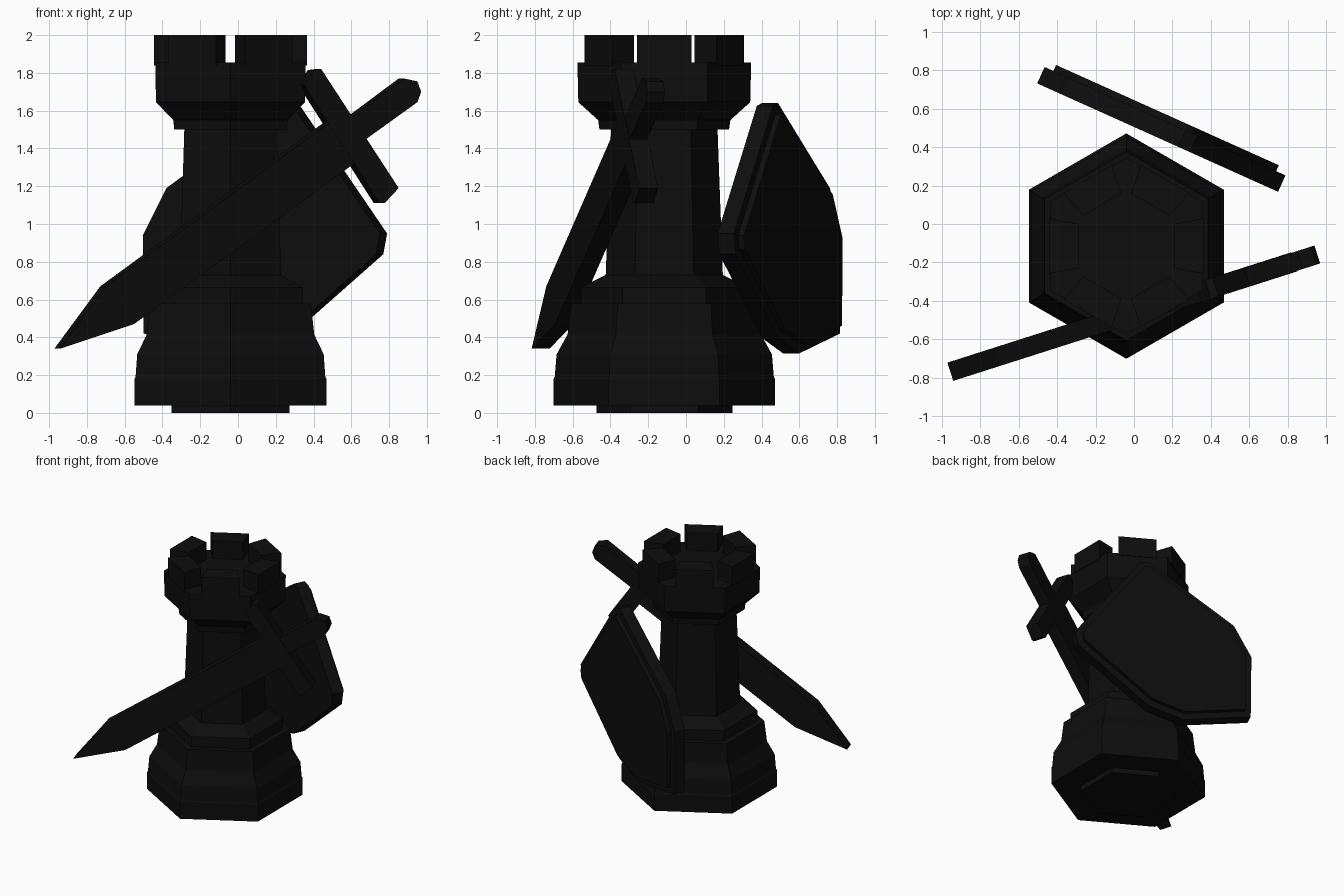
import bpy, bmesh, math
from mathutils import Vector

if "Cube" in bpy.data.objects:
    bpy.data.objects.remove(bpy.data.objects["Cube"])

CX, CY = -0.04, -0.115          # tower axis
black = bpy.data.materials.new("black")
black.diffuse_color = (0.004, 0.004, 0.004, 1)
black.use_nodes = True
black.node_tree.nodes["Principled BSDF"].inputs["Base Color"].default_value = black.diffuse_color


def finish(bm, name):
    bmesh.ops.recalc_face_normals(bm, faces=bm.faces)
    me = bpy.data.meshes.new(name)
    bm.to_mesh(me)
    bm.free()
    me.materials.append(black)
    ob = bpy.data.objects.new(name, me)
    bpy.context.collection.objects.link(ob)
    return ob


def hex_stack(name, profile):
    """Six-sided lathe; profile is (corner radius, z) from bottom to top."""
    bm = bmesh.new()
    rings = []
    for r, z in profile:
        rings.append([bm.verts.new((CX + r * math.sin(i * math.pi / 3),
                                    CY + r * math.cos(i * math.pi / 3), z)) for i in range(6)])
    for a, b in zip(rings, rings[1:]):
        for i in range(6):
            j = (i + 1) % 6
            bm.faces.new((a[i], a[j], b[j], b[i]))
    bm.faces.new(rings[0])
    bm.faces.new(rings[-1])
    return finish(bm, name)


def slab(name, outline, y0, slope, thick, rim=0, raise_by=0):
    """Plate on the upright plane y = y0 + slope*x, outline given as (x, z)."""
    n = Vector((-slope, 1, 0)).normalized()
    bm = bmesh.new()
    pts = [Vector((x, y0 + slope * x, z)) for x, z in outline]
    back = [bm.verts.new(p - n * thick / 2) for p in pts]
    front = [bm.verts.new(p + n * thick / 2) for p in pts]
    bm.faces.new(back)
    face = bm.faces.new(front)
    for i in range(len(pts)):
        j = (i + 1) % len(pts)
        bm.faces.new((back[i], back[j], front[j], front[i]))
    bmesh.ops.recalc_face_normals(bm, faces=bm.faces)
    if rim:
        bmesh.ops.inset_region(bm, faces=[face], thickness=rim, use_even_offset=True)
        out = bmesh.ops.extrude_face_region(bm, geom=[face])
        verts = [v for v in out["geom"] if isinstance(v, bmesh.types.BMVert)]
        bmesh.ops.translate(bm, verts=verts, vec=n * raise_by)
        if face.is_valid:
            bmesh.ops.delete(bm, geom=[face], context='FACES_ONLY')
    return finish(bm, name)


# Tower body: stepped base, collar, column, head
hex_stack("tower", [
    (0.36, 0), (0.36, 0.04), (0.587, 0.04), (0.587, 0.18),
    (0.58, 0.19), (0.57, 0.31), (0.512, 0.415), (0.492, 0.58),
    (0.44, 0.58), (0.44, 0.665), (0.31, 0.73), (0.282, 1.5),
    (0.343, 1.5), (0.35, 1.55), (0.455, 1.645), (0.46, 1.855)])

# Six battlements, one over each flat side
for k in range(6):
    a = k * math.pi / 3
    d, t = Vector((math.cos(a), math.sin(a), 0)), Vector((-math.sin(a), math.cos(a), 0))
    bm = bmesh.new()
    loops = []
    for z in (1.84, 2.0):
        loops.append([bm.verts.new(Vector((CX, CY, z)) + d * r + t * s)
                      for r, s in ((0.25, -0.115), (0.404, -0.145), (0.404, 0.145), (0.25, 0.115))])
    bm.faces.new(loops[0])
    bm.faces.new(loops[1])
    for i in range(4):
        j = (i + 1) % 4
        bm.faces.new((loops[0][i], loops[0][j], loops[1][j], loops[1][i]))
    finish(bm, f"battlement_{k + 1}")

# Sword leaning across the front
SWORD = (-0.464, 0.3195)
slab("sword_blade", [(-0.957, 0.34), (-0.566, 0.47), (0.62, 1.335), (0.48, 1.545), (-0.714, 0.67)],
     *SWORD, 0.1)
slab("sword_guard", [(0.425, 1.82), (0.385, 1.815), (0.335, 1.735), (0.735, 1.11), (0.76, 1.11),
                     (0.835, 1.19)], *SWORD, 0.104)
slab("sword_grip", [(0.57, 1.55), (0.865, 1.77), (0.935, 1.755), (0.955, 1.70), (0.935, 1.645),
                    (0.65, 1.44)], *SWORD, 0.098)

# Kite shield leaning across the back, with raised face
slab("shield", [(0.25, 1.64), (0.31, 1.625), (0.77, 0.95), (0.75, 0.84), (0.248, 0.396),
                (0.0, 0.315), (-0.48, 0.42), (-0.485, 0.94), (-0.36, 1.19)],
     0.557, -0.45, 0.094, rim=0.05, raise_by=0.034)
